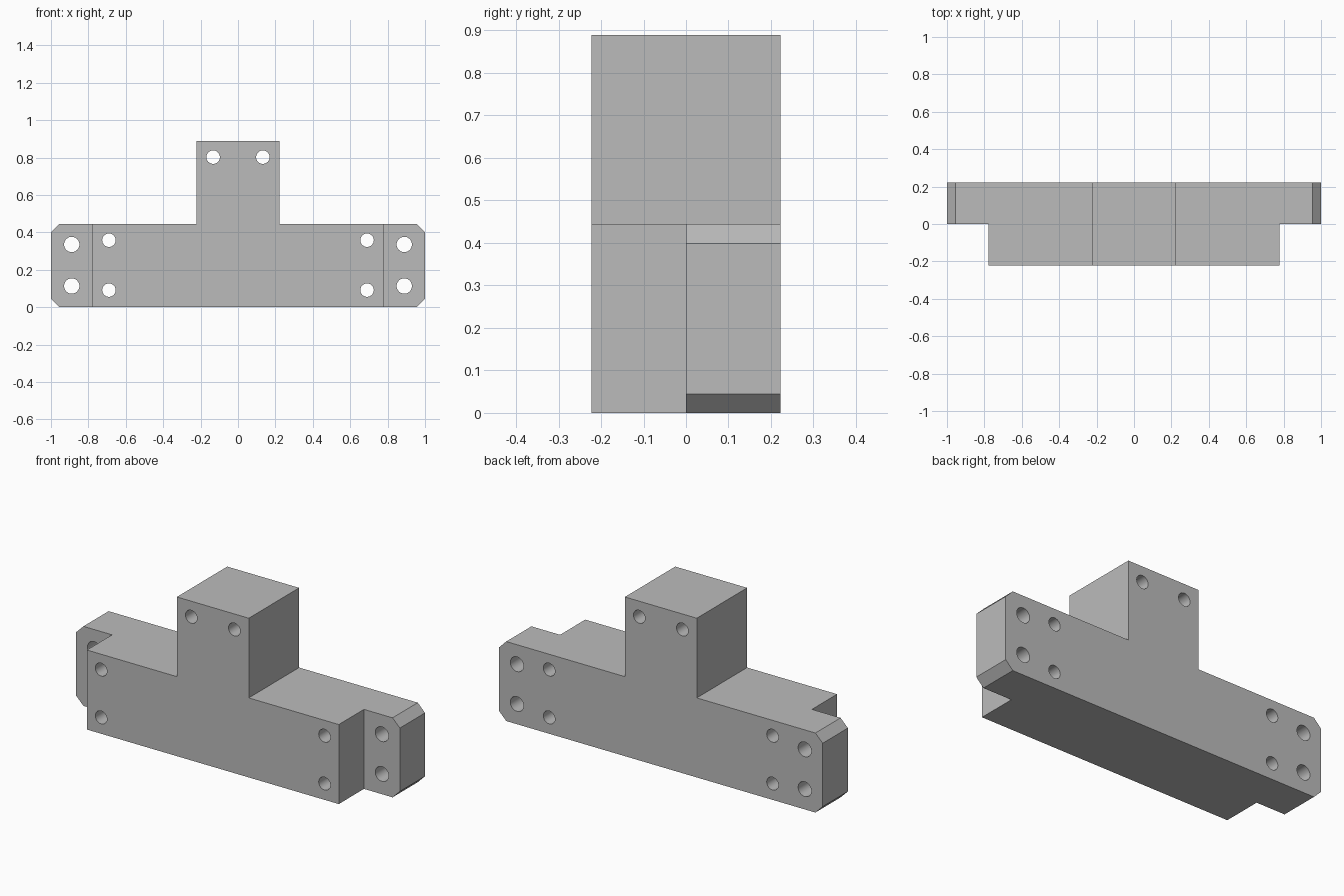
import bpy, bmesh, math
from mathutils import Matrix

cube = bpy.data.objects.get("Cube")
if cube:
    bpy.data.objects.remove(cube, do_unlink=True)

# Main dimensions
HALF = 1.0        # half length of the bar
STEM = 0.222      # half width of the stem, also half depth
BAR = 0.444       # bar height
TOP = 0.889       # stem height
STEP = 0.778      # where the front of the bar stops
CHAMFER = 0.045

grey = bpy.data.materials.new("plain grey")
grey.use_nodes = True
colour = (0.5, 0.5, 0.5, 1)
grey.diffuse_color = colour
grey.node_tree.nodes["Principled BSDF"].inputs["Base Color"].default_value = colour


def add_object(name, bm):
    bmesh.ops.recalc_face_normals(bm, faces=bm.faces)
    mesh = bpy.data.meshes.new(name)
    bm.to_mesh(mesh)
    bm.free()
    mesh.materials.append(grey)
    obj = bpy.data.objects.new(name, mesh)
    bpy.context.collection.objects.link(obj)
    return obj


def cut(target, cutter):
    cutter.hide_render = True
    mod = target.modifiers.new(cutter.name, 'BOOLEAN')
    mod.operation = 'DIFFERENCE'
    mod.solver = 'EXACT'
    mod.object = cutter
    bpy.context.view_layer.objects.active = target
    bpy.ops.object.modifier_apply(modifier=mod.name)
    bpy.data.objects.remove(cutter, do_unlink=True)


# Bracket body: mirrored T outline with chamfered bar ends, extruded in depth
half = [(HALF - CHAMFER, 0), (HALF, CHAMFER), (HALF, BAR - CHAMFER),
        (HALF - CHAMFER, BAR), (STEM, BAR), (STEM, TOP)]
outline = half + [(-x, z) for x, z in reversed(half)]
bm = bmesh.new()
face = bm.faces.new([bm.verts.new((x, -STEM, z)) for x, z in outline])
extruded = bmesh.ops.extrude_face_region(bm, geom=[face], use_keep_orig=True)
moved = [v for v in extruded["geom"] if isinstance(v, bmesh.types.BMVert)]
bmesh.ops.translate(bm, verts=moved, vec=(0, 2 * STEM, 0))
body = add_object("bracket_body", bm)

# Front notches that leave a half-depth flange at each end
bm = bmesh.new()
for side in (-1, 1):
    place = Matrix.Translation((side * (STEP + 0.2), -0.2, BAR / 2))
    bmesh.ops.create_cube(bm, size=1, matrix=place @ Matrix.Diagonal((0.4, 0.4, 1, 1)))
cut(body, add_object("notch_cutter", bm))

# Through holes: flange pairs, bar pairs and one pair in the stem
holes = [(0.889, 0.113, 0.041), (0.889, 0.335, 0.041),
         (0.69, 0.091, 0.036), (0.69, 0.358, 0.036), (0.133, 0.802, 0.036)]
bm = bmesh.new()
for x, z, radius in holes:
    for side in (-1, 1):
        place = Matrix.Translation((side * x, 0, z)) @ Matrix.Rotation(math.pi / 2, 4, 'X')
        bmesh.ops.create_cone(bm, cap_ends=True, segments=40, radius1=radius,
                              radius2=radius, depth=1, matrix=place)
cut(body, add_object("hole_cutter", bm))

# Smooth hole walls, sharp edges elsewhere
bpy.ops.object.select_all(action='DESELECT')
body.select_set(True)
bpy.context.view_layer.objects.active = body
bpy.ops.object.shade_smooth_by_angle(angle=math.radians(30))
